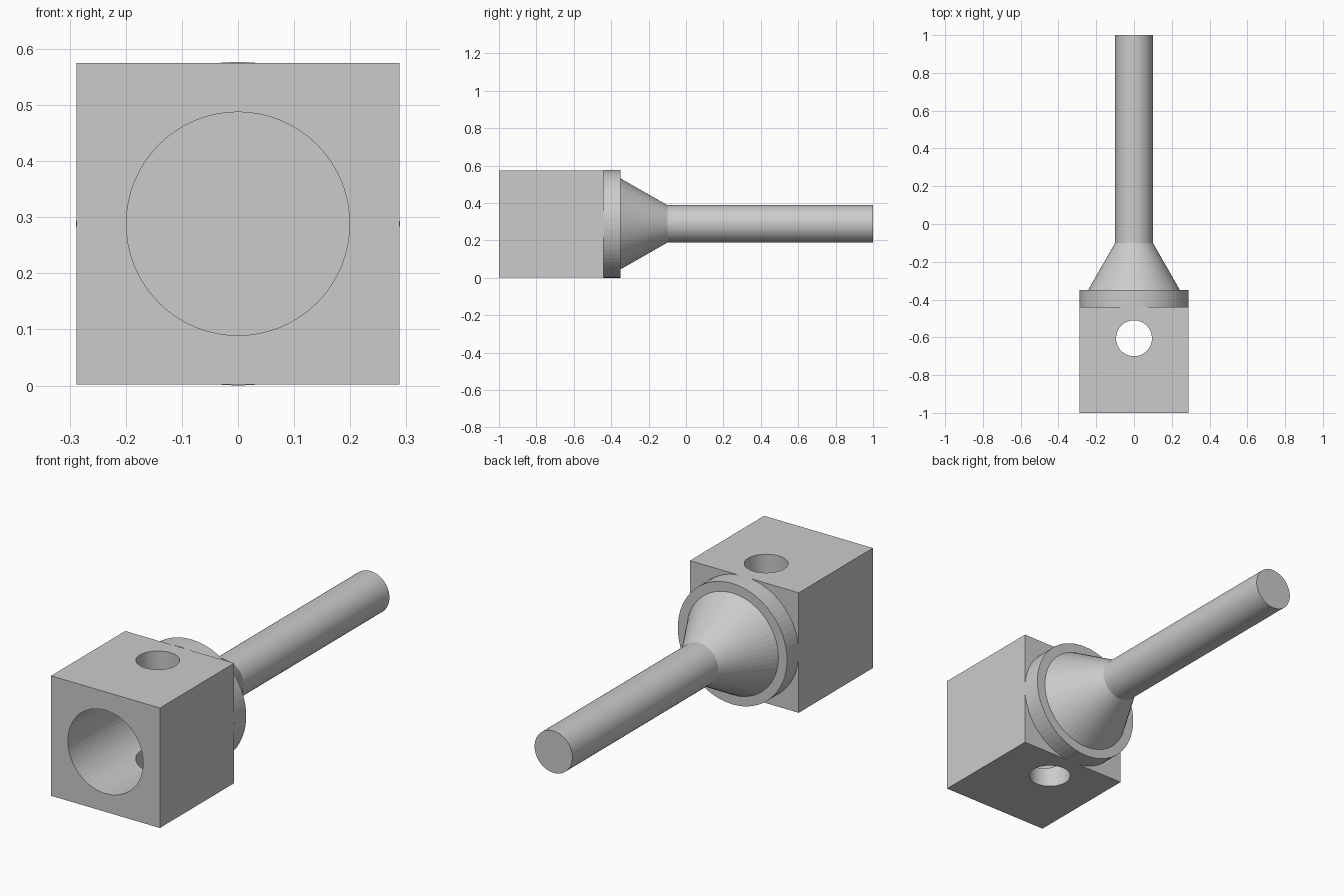
import bpy, bmesh, math
from mathutils import Matrix

cube = bpy.data.objects.get("Cube")
if cube:
    bpy.data.objects.remove(cube, do_unlink=True)

MID = 0.2885      # height of the shaft axis
SIDES = 64

grey = bpy.data.materials.new("plain grey")
grey.use_nodes = True
colour = (0.6, 0.6, 0.6, 1)
grey.diffuse_color = colour
grey.node_tree.nodes["Principled BSDF"].inputs["Base Color"].default_value = colour


def make_object(name, bm):
    bmesh.ops.recalc_face_normals(bm, faces=bm.faces)
    mesh = bpy.data.meshes.new(name)
    bm.to_mesh(mesh)
    bm.free()
    mesh.materials.append(grey)
    obj = bpy.data.objects.new(name, mesh)
    bpy.context.collection.objects.link(obj)
    return obj


def turned(name, profile, matrix):
    """Capped solid turned about local z from (radius, position) pairs."""
    bm = bmesh.new()
    rings = []
    for r, z in profile:
        angles = [2 * math.pi * i / SIDES for i in range(SIDES)]
        rings.append([bm.verts.new((r * math.cos(a), r * math.sin(a), z)) for a in angles])
    for a, b in zip(rings, rings[1:]):
        for i in range(SIDES):
            j = (i + 1) % SIDES
            bm.faces.new((a[i], a[j], b[j], b[i]))
    bm.faces.new(rings[0][::-1])
    bm.faces.new(rings[-1])
    bm.transform(matrix)
    return make_object(name, bm)


# Local z becomes world y, along the shaft axis
along_y = Matrix.Translation((0, 0, MID)) @ Matrix.Rotation(-math.pi / 2, 4, "X")

# Square socket block
bm = bmesh.new()
bmesh.ops.create_cube(bm, size=1)
bm.transform(Matrix.Translation((0, -0.72, MID)) @ Matrix.Diagonal((0.575, 0.56, 0.573, 1)))
block = make_object("socket_block", bm)

# Blind bore from the front and a pin hole from top to bottom
cutters = [
    turned("bore_cutter", [(0.199, -1.1), (0.199, -0.5)], along_y),
    turned("pin_hole_cutter", [(0.095, -0.1), (0.095, 0.7)], Matrix.Translation((0, -0.605, 0))),
]
bpy.context.view_layer.objects.active = block
for cutter in cutters:
    cutter.hide_render = True
    mod = block.modifiers.new(cutter.name, "BOOLEAN")
    mod.operation = "DIFFERENCE"
    mod.solver = "EXACT"
    mod.object = cutter
    bpy.ops.object.modifier_apply(modifier=mod.name)
    bpy.data.objects.remove(cutter, do_unlink=True)

# Collar, taper and rod turned as one shaft
turned("collar_and_shaft", [(MID, -0.44), (MID, -0.35), (0.243, -0.35), (0.1, -0.1), (0.1, 1.0)], along_y)
